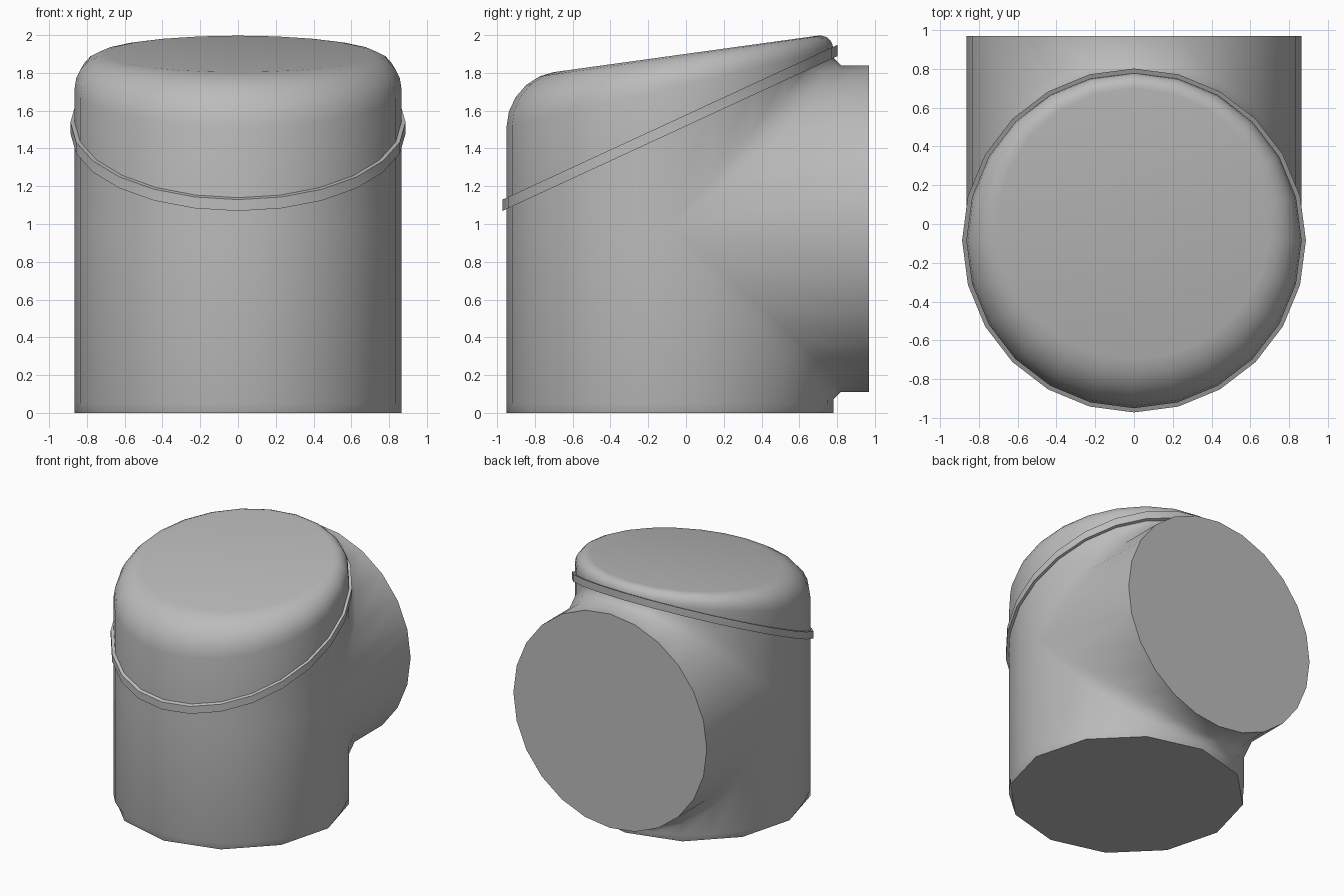
import bpy, bmesh
from math import sin, cos, pi, radians

cube = bpy.data.objects.get("Cube")
if cube:
    bpy.data.objects.remove(cube, do_unlink=True)

N = 24          # sides of every tube
R = 0.865       # tube radius
YC = -0.085     # upright tube axis
ZC = 0.975      # side outlet axis
Y_END = 0.97    # outlet mouth
ANGLES = [2 * pi * i / N for i in range(N)]

grey = bpy.data.materials.new("plain grey")
grey.use_nodes = True
colour = (0.5, 0.5, 0.5, 1)
grey.diffuse_color = colour
grey.node_tree.nodes["Principled BSDF"].inputs["Base Color"].default_value = colour


def seam(y):
    """Height of the slanted joint between body and cap."""
    return 1.10 + 0.462 * (y + 0.97)


def roof(y):
    """Height of the slanted flat top."""
    return 2.0 + 0.138 * (y - 0.72)


def around(a, r, z):
    return (r * cos(a), YC + r * sin(a), z)


def loft(bm, rows, closed=True):
    """Skin quads between successive rows of points."""
    grid = [[bm.verts.new(p) for p in row] for row in rows]
    n = len(rows[0])
    for low, high in zip(grid, grid[1:]):
        for i in range(n if closed else n - 1):
            j = (i + 1) % n
            bm.faces.new((low[i], low[j], high[j], high[i]))
    return grid


def finish(name, bm, angle):
    bmesh.ops.remove_doubles(bm, verts=bm.verts, dist=0.0005)
    bmesh.ops.recalc_face_normals(bm, faces=bm.faces)
    mesh = bpy.data.meshes.new(name)
    bm.to_mesh(mesh)
    bm.free()
    mesh.materials.append(grey)
    obj = bpy.data.objects.new(name, mesh)
    bpy.context.collection.objects.link(obj)
    bpy.ops.object.select_all(action='DESELECT')
    obj.select_set(True)
    bpy.context.view_layer.objects.active = obj
    bpy.ops.object.shade_smooth_by_angle(angle=radians(angle))


# Body: upright tube with a hole at the back, blended into the side outlet
def fillet(a):
    return max(0, sin(a)) * (0.04 + 0.12 * abs(cos(a)))


def join_z(a, side):
    return ZC + side * (R * max(0, sin(a)) + fillet(a))


bm = bmesh.new()
foot = [around(a, R * (0.966 if i % 2 else 1), 0) for i, a in enumerate(ANGLES)]
lower = loft(bm, [foot,
                  [around(a, R, 0.05) for a in ANGLES],
                  [around(a, R, join_z(a, -1)) for a in ANGLES]])
bm.faces.new(lower[0])
loft(bm, [[around(a, R, join_z(a, 1)) for a in ANGLES],
          [around(a, R, seam(YC + R * sin(a))) for a in ANGLES]])

# Side outlet: upper and lower halves, then the closed mouth
half = ANGLES[:N // 2 + 1]
for side in (-1, 1):
    loft(bm, [[around(a, R, join_z(a, side)) for a in half],
              [(R * cos(a), YC + R * sin(a) + fillet(a), ZC + side * R * sin(a)) for a in half],
              [(R * cos(a), Y_END, ZC + side * R * sin(a)) for a in half]], closed=False)
bm.faces.new([bm.verts.new((R * cos(a), Y_END, ZC + R * sin(a))) for a in ANGLES])
finish("body_with_outlet", bm, 50)

# Cap: slanted lid whose rounded shoulder shrinks towards the back
def shoulder(a, t):
    front = (1 - sin(a)) / 2
    r = R - (0.08 + 0.17 * front) * (1 - cos(t))
    z = roof(YC + r * sin(a)) - (0.085 + 0.17 * front) * (1 - sin(t))
    return around(a, r, z)


bm = bmesh.new()
rows = [[around(a, R, seam(YC + R * sin(a))) for a in ANGLES]]
rows += [[shoulder(a, pi / 2 * k / 5) for a in ANGLES] for k in range(6)]
grid = loft(bm, rows)
bm.faces.new(grid[-1])
finish("cap", bm, 50)

# Rim band: thin slanted ring over the joint
bm = bmesh.new()
section = [(0.85, -0.03), (0.887, -0.03), (0.887, 0.03), (0.85, 0.03), (0.85, -0.03)]
loft(bm, [[around(a, r, seam(YC + r * sin(a)) + dz) for a in ANGLES] for r, dz in section])
finish("rim_band", bm, 40)
